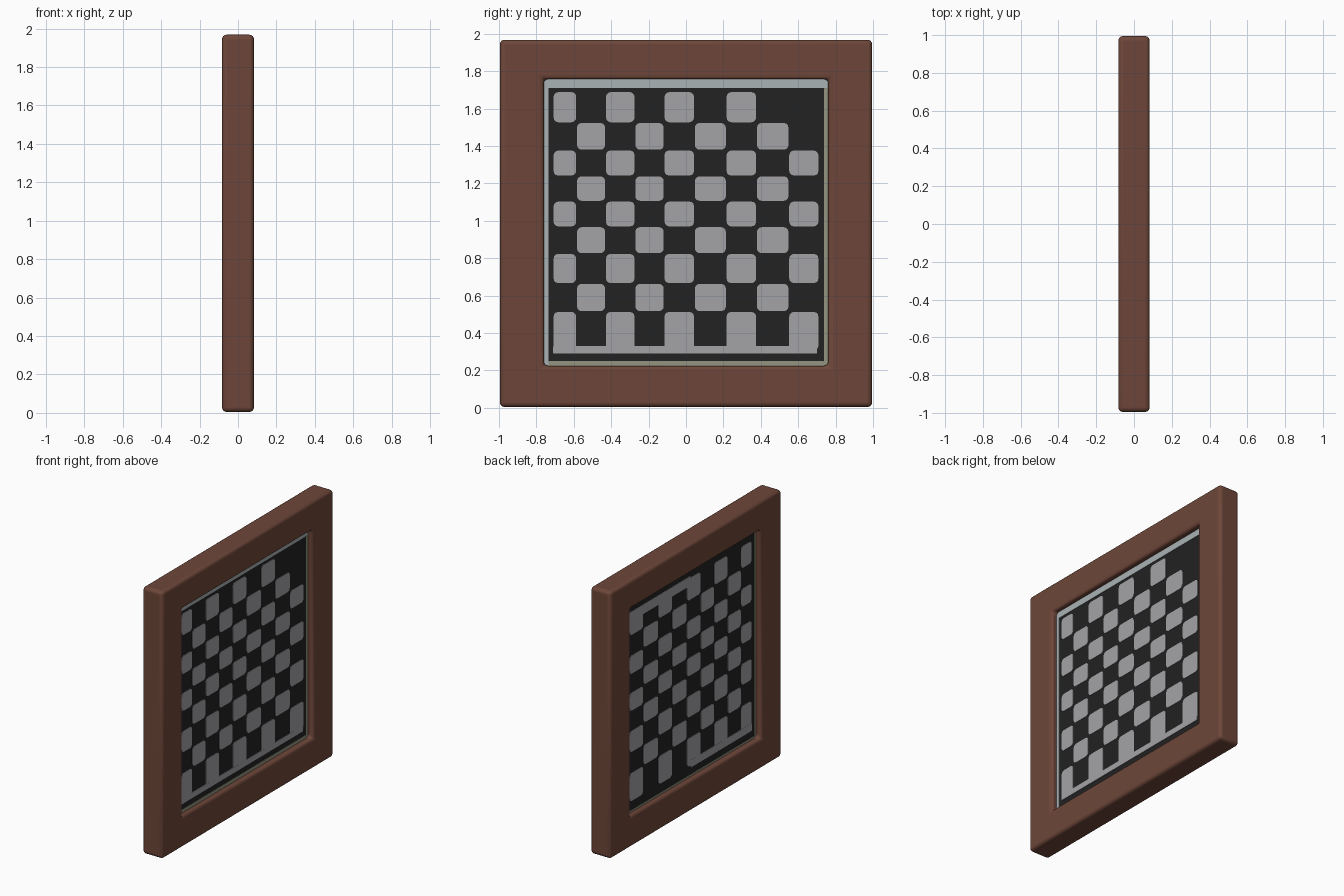
import bpy, bmesh, math

if "Cube" in bpy.data.objects:
    bpy.data.objects.remove(bpy.data.objects["Cube"])


def material(name, rgb):
    m = bpy.data.materials.new(name)
    m.diffuse_color = (*rgb, 1)
    m.use_nodes = True
    m.node_tree.nodes["Principled BSDF"].inputs["Base Color"].default_value = m.diffuse_color
    return m


WOOD = material("brown wood", (0.155, 0.062, 0.041))
DARK = material("board black", (0.016, 0.016, 0.016))
LIGHT = material("board light grey", (0.37, 0.37, 0.39))
CREAM = material("edge cream", (0.30, 0.30, 0.22))
PALE = material("edge pale grey", (0.40, 0.45, 0.46))


def make(name, bm, mats):
    bmesh.ops.recalc_face_normals(bm, faces=bm.faces)
    me = bpy.data.meshes.new(name)
    bm.to_mesh(me)
    bm.free()
    ob = bpy.data.objects.new(name, me)
    bpy.context.collection.objects.link(ob)
    for m in mats:
        me.materials.append(m)
    return ob


# Frame: rectangular ring with rounded edges
T = 0.083
Y0, Z0, Z1 = 0.995, 0.005, 1.968
HY, HZ0, HZ1 = 0.76, 0.225, 1.758
bm = bmesh.new()
corners_out = [(-Y0, Z0), (Y0, Z0), (Y0, Z1), (-Y0, Z1)]
corners_in = [(-HY, HZ0), (HY, HZ0), (HY, HZ1), (-HY, HZ1)]
loops = [[bm.verts.new((x, y, z)) for y, z in pts]
         for pts, x in ((corners_out, -T), (corners_out, T), (corners_in, T), (corners_in, -T))]
for k in range(4):
    a, b = loops[k], loops[(k + 1) % 4]
    for i in range(4):
        j = (i + 1) % 4
        bm.faces.new((a[i], a[j], b[j], b[i]))
frame = make("frame", bm, [WOOD])
bev = frame.modifiers.new("rounding", 'BEVEL')
bev.width = 0.024
bev.segments = 4
bev.limit_method = 'ANGLE'
for p in frame.data.polygons:
    p.use_smooth = True
bpy.context.view_layer.objects.active = frame
frame.select_set(True)
bpy.ops.object.shade_smooth_by_angle(angle=math.radians(50))

# Dark board in the recess
P = 0.035
bm = bmesh.new()
bmesh.ops.create_cube(bm, size=1)
for v in bm.verts:
    v.co = (v.co.x * 2 * P, v.co.y * 1.54, (HZ0 + HZ1) / 2 + v.co.z * 1.55)
make("board", bm, [DARK])


# Thin plate with rounded corners lying on one side of the board
def plate(bm, side, y0, y1, z0, z1, mat=0, r=0.025, lift=0.003):
    pts = []
    for cy, cz, a0 in ((y1 - r, z1 - r, 0), (y0 + r, z1 - r, 90), (y0 + r, z0 + r, 180), (y1 - r, z0 + r, 270)):
        for s in range(4):
            a = math.radians(a0 + s * 30)
            pts.append((cy + r * math.cos(a), cz + r * math.sin(a)))
    lo = [bm.verts.new((side * (P - 0.001), y, z)) for y, z in pts]
    hi = [bm.verts.new((side * (P + lift), y, z)) for y, z in pts]
    faces = [bm.faces.new(hi), bm.faces.new(lo[::-1])]
    n = len(pts)
    for i in range(n):
        faces.append(bm.faces.new((lo[i], lo[(i + 1) % n], hi[(i + 1) % n], hi[i])))
    for f in faces:
        f.material_index = mat


COLS = [-0.71, -0.585, -0.43, -0.273, -0.117, 0.045, 0.215, 0.377, 0.55, 0.71]
ROWS = [0.325, 0.515, 0.665, 0.825, 0.968, 1.105, 1.24, 1.378, 1.525, 1.69]

for side, label in ((1, "right"), (-1, "left")):
    # Light squares of the chequer
    bm = bmesh.new()
    for r in range(9):
        for c in range(9):
            if (r + c) % 2 or (side == 1 and r == 8 and c == 8):
                continue
            low = ROWS[r] - (0.02 if r == 0 else 0)
            plate(bm, side, COLS[c] + 0.002, COLS[c + 1] - 0.002, low + 0.002, ROWS[r + 1] - 0.002)
    # Light bands joining the end squares
    if side == 1:
        plate(bm, side, -0.71, 0.70, 0.29, 0.332, r=0.004, lift=0.0035)
    else:
        plate(bm, side, -0.71, 0.0, 0.29, 0.345, r=0.004, lift=0.0035)
        plate(bm, side, 0.0, 0.71, 1.63, 1.70, r=0.004, lift=0.0035)
    make("squares_" + label, bm, [LIGHT])

    # Border strips around the board
    bm = bmesh.new()
    if side == 1:
        plate(bm, side, -0.765, 0.765, 1.71, 1.762, 1, r=0.004)
        plate(bm, side, -0.765, -0.735, 0.22, 1.71, 1, r=0.004)
        plate(bm, side, 0.738, 0.765, 0.22, 1.71, 0, r=0.004)
        plate(bm, side, -0.735, 0.738, 0.22, 0.25, 0, r=0.004)
    else:
        plate(bm, side, -0.765, -0.74, 0.22, 1.76, 0, r=0.004)
        plate(bm, side, -0.74, 0.765, 0.22, 0.24, 0, r=0.004)
    make("border_" + label, bm, [CREAM, PALE])
